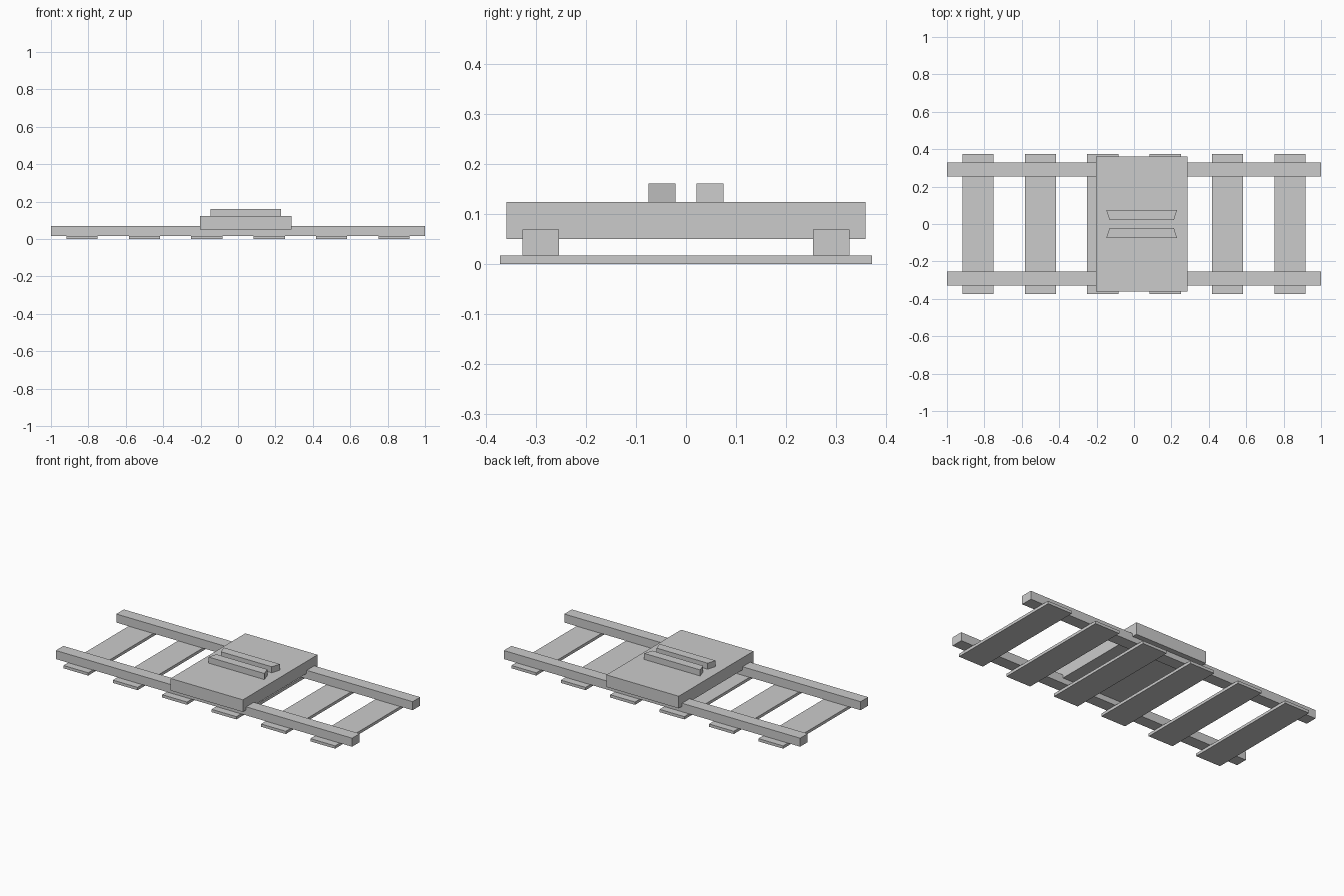
import bpy

if "Cube" in bpy.data.objects:
    bpy.data.objects.remove(bpy.data.objects["Cube"])


def prism(name, outline, z0, z1):
    """Extrude a counter-clockwise xy outline from z0 to z1."""
    n = len(outline)
    verts = [(x, y, z) for z in (z0, z1) for x, y in outline]
    faces = [tuple(reversed(range(n))), tuple(range(n, 2 * n))]
    faces += [(i, (i + 1) % n, n + (i + 1) % n, n + i) for i in range(n)]
    mesh = bpy.data.meshes.new(name)
    mesh.from_pydata(verts, [], faces)
    obj = bpy.data.objects.new(name, mesh)
    bpy.context.collection.objects.link(obj)
    return obj


def box(name, x0, x1, y0, y1, z0, z1):
    return prism(name, [(x0, y0), (x1, y0), (x1, y1), (x0, y1)], z0, z1)


def mirror_y(obj):
    obj.modifiers.new("Mirror", 'MIRROR').use_axis = (False, True, False)


# Six cross ties along the track
ties = box("cross_ties", -0.917, -0.75, -0.373, 0.373, 0, 0.017)
array = ties.modifiers.new("Array", 'ARRAY')
array.count = 6
array.use_relative_offset = False
array.use_constant_offset = True
array.constant_offset_displace = (1.667 / 5, 0, 0)

# Pair of rails
mirror_y(box("rails", -1, 1, 0.255, 0.328, 0.017, 0.069))

# Sliding carriage block, sitting down over the rails
box("carriage", -0.203, 0.285, -0.36, 0.36, 0.05, 0.124)

# Two tapered clamp bars on the carriage, narrower on the inner side
cx = 0.041
mirror_y(prism("clamp_bars",
               [(cx - 0.172, 0.021), (cx + 0.172, 0.021),
                (cx + 0.189, 0.075), (cx - 0.189, 0.075)], 0.124, 0.161))
